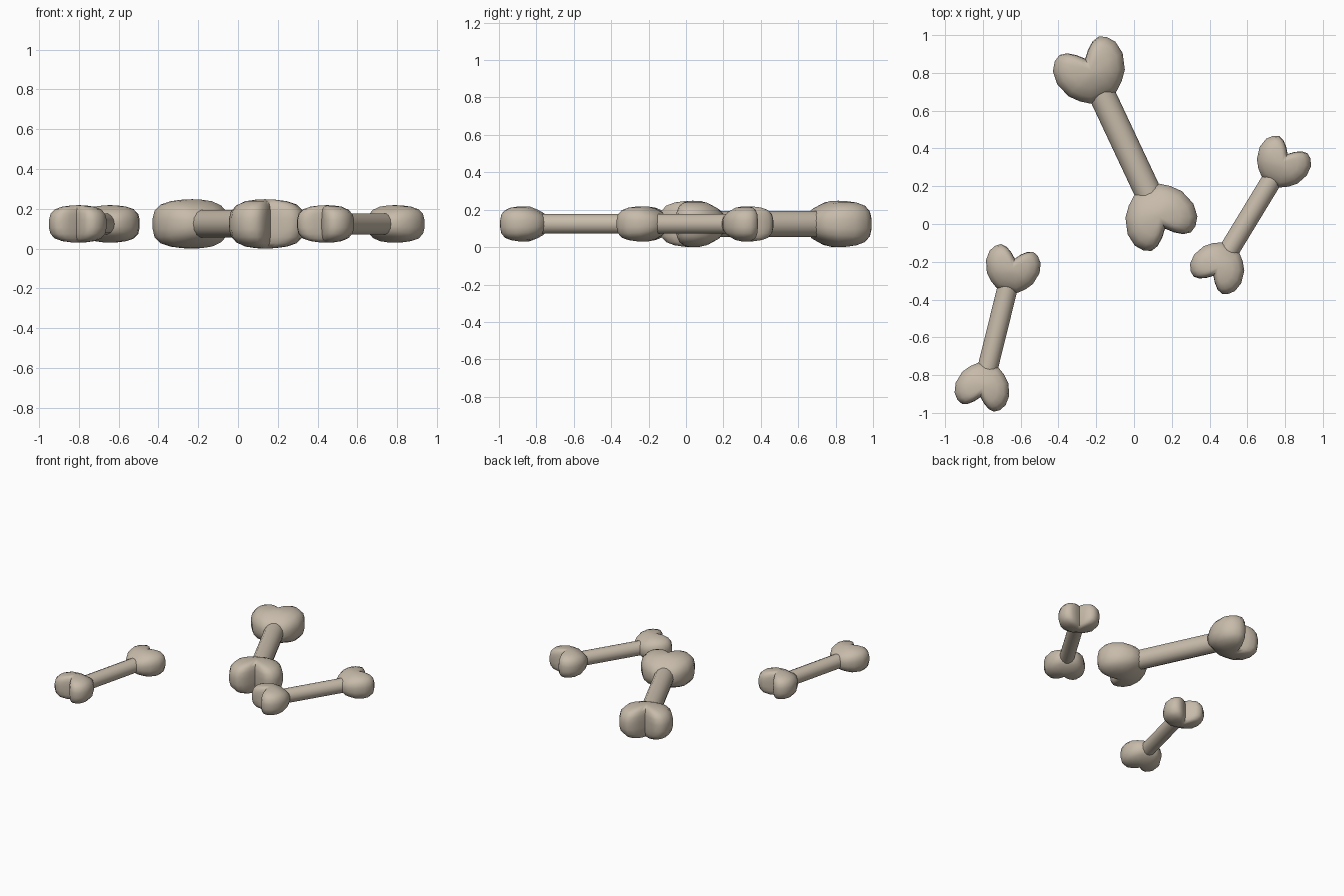
import bpy, bmesh, math
from mathutils import Matrix, Vector

if "Cube" in bpy.data.objects:
    bpy.data.objects.remove(bpy.data.objects["Cube"])

mat = bpy.data.materials.new("bone_beige")
mat.diffuse_color = (0.57, 0.495, 0.40, 1)
mat.use_nodes = True
mat.node_tree.nodes["Principled BSDF"].inputs["Base Color"].default_value = mat.diffuse_color

# half outline of a knuckle seen from above: (along bone, across bone)
HALF = [(.268, .073), (.305, .122), (.355, .165), (.44, .192), (.51, .183),
        (.553, .152), (.573, .115), (.564, .075), (.535, .035)]
OUTLINE = HALF + [(.497, 0)] + [(s, -t) for s, t in reversed(HALF)]
CENTRE = (.43, 0)
# vertical profile: (fraction of the outline, half height)
UPPER = [(.25, .122), (.55, .114), (.80, .097), (.95, .066), (1, .025)]
PROFILE = UPPER + [(f, -z) for f, z in reversed(UPPER)]


def add_knuckle(bm, side):
    """Heart-shaped, two-lobed end that tapers down into the shaft."""
    def vert(s, t, z):
        taper = 0.72 + 0.28 * min(1, max(0, (s - .27) / .12))
        return bm.verts.new((side * s, side * t, z * taper))
    rings = []
    for f, z in PROFILE:
        rings.append([vert(CENTRE[0] + (s - CENTRE[0]) * f, t * f, z)
                      for s, t in OUTLINE])
    n = len(OUTLINE)
    for a, b in zip(rings, rings[1:]):
        for i in range(n):
            j = (i + 1) % n
            bm.faces.new((a[i], a[j], b[j], b[i]))
    for ring, z in ((rings[0], .124), (rings[-1], -.124)):
        tip = vert(CENTRE[0], 0, z)
        for i in range(n):
            bm.faces.new((ring[i], ring[(i + 1) % n], tip))


def bone(name, x, y, direction, scale):
    bm = bmesh.new()
    # shaft runs into both knuckles
    bmesh.ops.create_cone(bm, cap_ends=True, segments=14, radius1=.071,
                          radius2=.071, depth=.68,
                          matrix=Matrix.Rotation(math.pi / 2, 4, 'Y'))
    for side in (1, -1):
        add_knuckle(bm, side)
    bmesh.ops.recalc_face_normals(bm, faces=bm.faces)
    me = bpy.data.meshes.new(name)
    bm.to_mesh(me)
    bm.free()
    me.materials.append(mat)
    ob = bpy.data.objects.new(name, me)
    bpy.context.collection.objects.link(ob)
    ob.location = (x, y, .124)
    ob.rotation_euler.z = math.atan2(direction[1], direction[0])
    ob.scale = (scale,) * 3
    bpy.ops.object.select_all(action='DESELECT')
    ob.select_set(True)
    bpy.context.view_layer.objects.active = ob
    bpy.ops.object.shade_smooth_by_angle(angle=math.radians(50))


bone("large_bone", -.047, .425, (-.425, .905), 1.0)
bone("left_small_bone", -.722, -.55, (.24, .971), .76)
bone("right_small_bone", .617, .048, (.52, .854), .76)
